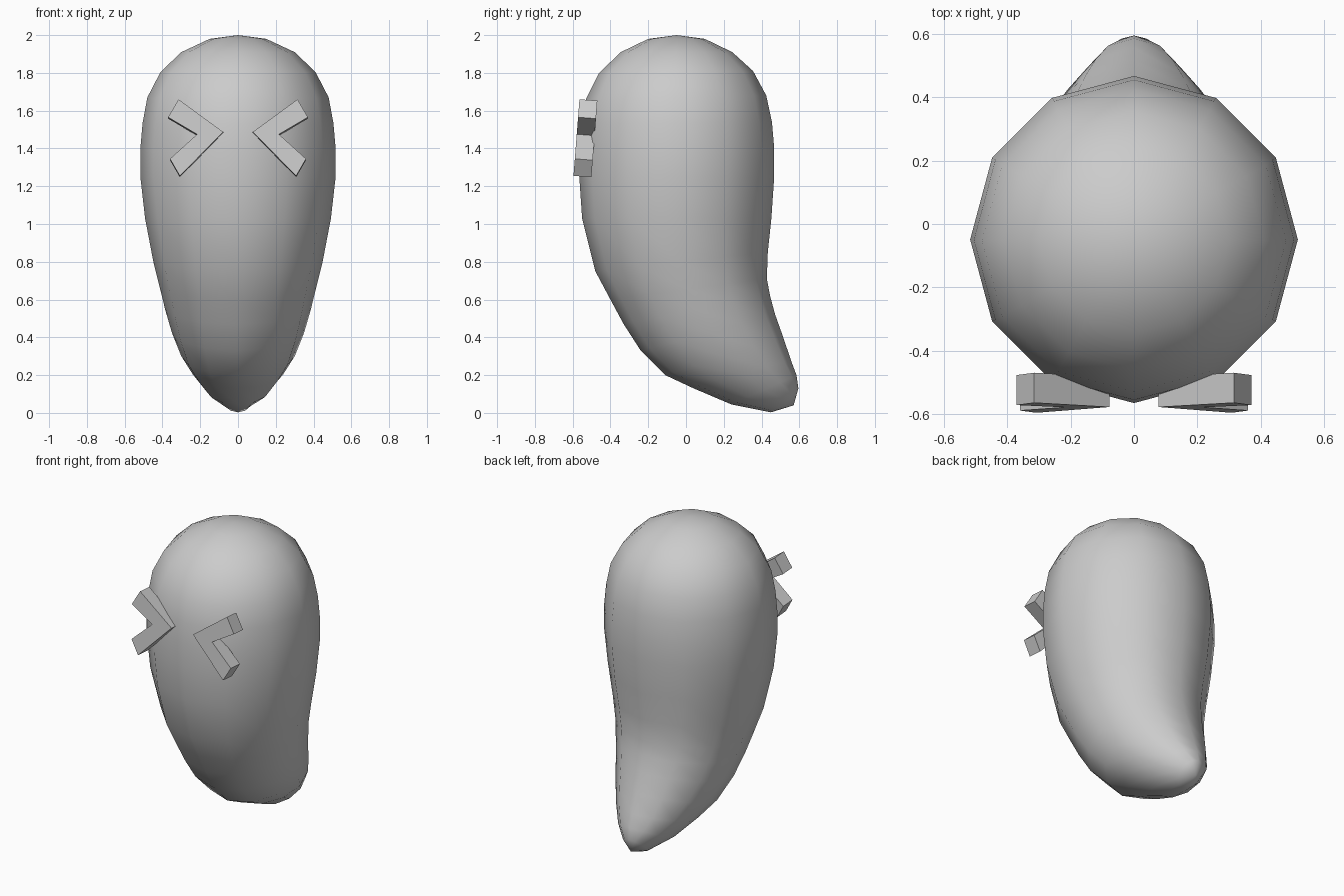
import bpy, bmesh, math
from mathutils import Vector

if "Cube" in bpy.data.objects:
    bpy.data.objects.remove(bpy.data.objects["Cube"])

SIDES = 12


def finish(bm, name):
    bmesh.ops.recalc_face_normals(bm, faces=bm.faces)
    mesh = bpy.data.meshes.new(name)
    bm.to_mesh(mesh)
    bm.free()
    obj = bpy.data.objects.new(name, mesh)
    bpy.context.collection.objects.link(obj)
    return obj


# Body rings: front y, front z, back y, back z, half width
rings = [
    (-.20, 1.98, .10, 1.98, .15),
    (-.345, 1.91, .245, 1.91, .30),
    (-.46, 1.80, .355, 1.81, .41),
    (-.53, 1.66, .425, 1.68, .48),
    (-.555, 1.53, .455, 1.54, .505),
    (-.565, 1.40, .467, 1.40, .517),
    (-.565, 1.25, .467, 1.25, .517),
    (-.55, 1.03, .452, 1.03, .492),
    (-.48, .75, .433, .85, .448),
    (-.40, .60, .428, .71, .412),
    (-.33, .47, .445, .62, .385),
    (-.24, .33, .472, .52, .35),
    (-.11, .20, .515, .40, .30),
    (.04, .13, .555, .28, .24),
    (.24, .045, .585, .20, .165),
    (.45, .003, .595, .13, .075),
]

# Body: lofted twelve-sided rings with a swept-back tail
bm = bmesh.new()
loops = []
for fy, fz, by, bz, w in rings:
    front, back = Vector((0, fy, fz)), Vector((0, by, bz))
    mid, half = (front + back) / 2, (front - back) / 2
    loop = []
    for i in range(SIDES):
        a = 2 * math.pi * i / SIDES
        loop.append(bm.verts.new(mid + half * math.cos(a) + Vector((w * math.sin(a), 0, 0))))
    loops.append(loop)
for a, b in zip(loops, loops[1:]):
    for i in range(SIDES):
        j = (i + 1) % SIDES
        bm.faces.new((a[i], a[j], b[j], b[i]))
for loop, tip in ((loops[0], (0, -.05, 2.0)), (loops[-1], (0, .57, .04))):
    v = bm.verts.new(tip)
    for i in range(SIDES):
        bm.faces.new((loop[i], loop[(i + 1) % SIDES], v))
body = finish(bm, "body")
for p in body.data.polygons:
    p.use_smooth = True

# Eyes: slightly tilted chevron plates pointing inwards
outline = [(.315, 1.66), (.078, 1.487), (.308, 1.255),
           (.36, 1.345), (.217, 1.475), (.37, 1.565)]
inward = Vector((0, 1, -.075)).normalized() * .095
for name, side in (("eye_right", 1), ("eye_left", -1)):
    bm = bmesh.new()
    front = [bm.verts.new((side * x, -.564 - (1.66 - z) * .078, z)) for x, z in outline]
    back = [bm.verts.new(v.co + inward) for v in front]
    n = len(front)
    for ring in (front, back):
        bm.faces.new((ring[0], ring[1], ring[4], ring[5]))
        bm.faces.new((ring[1], ring[2], ring[3], ring[4]))
    for i in range(n):
        j = (i + 1) % n
        bm.faces.new((front[i], front[j], back[j], back[i]))
    finish(bm, name)
